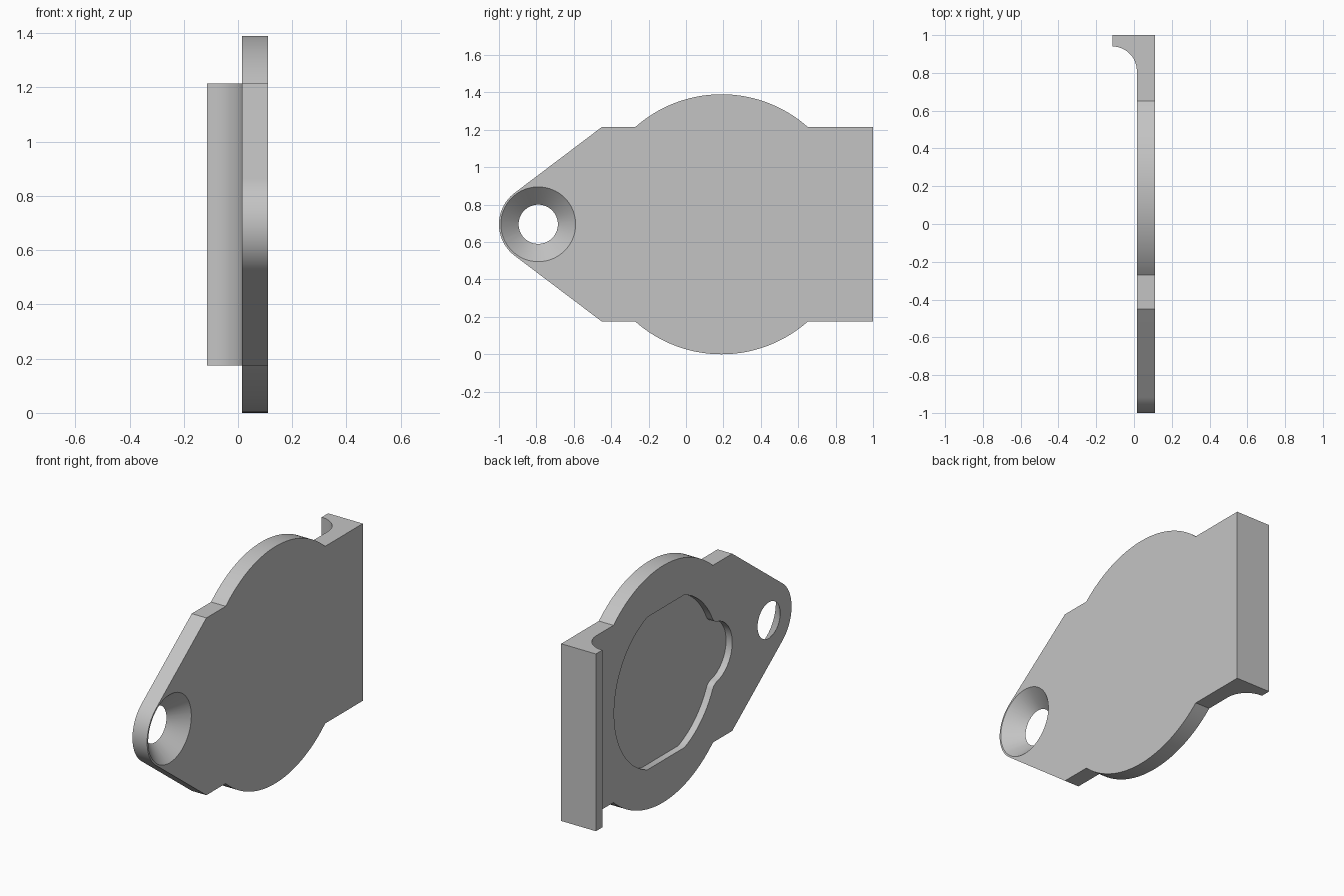
import bpy, bmesh, math
from mathutils import Vector, Matrix

cube = bpy.data.objects.get("Cube")
if cube:
    bpy.data.objects.remove(cube)

grey = bpy.data.materials.new("plain grey")
grey.use_nodes = True
COLOUR = (0.55, 0.55, 0.55, 1)
grey.diffuse_color = COLOUR
grey.node_tree.nodes["Principled BSDF"].inputs["Base Color"].default_value = COLOUR

MID = 0.695                 # height of the symmetry line
BACK, FACE = 0.015, 0.11    # the two plate faces along x


def arc(cu, cv, r, a0, a1, n):
    """Points on an arc, angles in radians."""
    return [(cu + r * math.cos(a0 + (a1 - a0) * i / n),
             cv + r * math.sin(a0 + (a1 - a0) * i / n)) for i in range(n + 1)]


def mirrored(half):
    """Close a (y, height above middle) half outline by mirroring it."""
    return half + [(y, -z) for y, z in reversed(half) if z > 1e-6]


def prism(name, points, offset):
    """Extrude a closed outline of 3D points."""
    bm = bmesh.new()
    face = bm.faces.new([bm.verts.new(p) for p in points])
    new = bmesh.ops.extrude_face_region(bm, geom=[face])["geom"]
    bmesh.ops.translate(bm, vec=offset,
                        verts=[v for v in new if isinstance(v, bmesh.types.BMVert)])
    bmesh.ops.recalc_face_normals(bm, faces=bm.faces)
    return add(name, bm)


def add(name, bm):
    mesh = bpy.data.meshes.new(name)
    bm.to_mesh(mesh)
    bm.free()
    mesh.materials.append(grey)
    ob = bpy.data.objects.new(name, mesh)
    bpy.context.collection.objects.link(ob)
    return ob


def flat_outline(half, x):
    return [(x, y, MID + z) for y, z in mirrored(half)]


# Plate: rounded nose, sloping sides, round bulge and square end
NOSE_Y, NOSE_R, BULGE_Y, BULGE_R, SIDE = -0.79, 0.21, 0.19, 0.695, 0.52
corner = Vector((-0.45 - NOSE_Y, SIDE))
tangent = math.atan2(corner.y, corner.x) + math.acos(NOSE_R / corner.length)
swing = math.asin(SIDE / BULGE_R)
half = arc(NOSE_Y, 0, NOSE_R, math.pi, tangent, 16)
half += [(-0.45, SIDE)]
half += arc(BULGE_Y, 0, BULGE_R, math.pi - swing, swing, 40)
half += [(1.0, SIDE)]
plate = prism("mounting_plate", flat_outline(half, BACK), (FACE - BACK, 0, 0))

# Lip along the square end with a concave fillet
LIP_X, FILLET = -0.115, 0.13
profile = arc(LIP_X, 0.81, FILLET, 0, math.pi / 2, 20)
profile += [(LIP_X, 1.0), (BACK + 0.03, 1.0), (BACK + 0.03, 0.81)]
lip = prism("end_lip", [(x, y, MID - SIDE) for x, y in profile], (0, 0, 2 * SIDE))

# Recess cutter: flattened circle joined to a small lobe by fillets
MAIN_Y, MAIN_R, LOBE_Y, LOBE_R, JOIN, FLAT = 0.165, 0.48, -0.27, 0.18, 0.06, 0.448
span = MAIN_Y - LOBE_Y
along = (span**2 + (MAIN_R + JOIN)**2 - (LOBE_R + JOIN)**2) / (2 * span)
rise = math.sqrt((MAIN_R + JOIN)**2 - along**2)
join_y = MAIN_Y - along
to_lobe = math.atan2(-rise, LOBE_Y - join_y)
to_main = math.atan2(-rise, along)
flat_angle = math.asin(FLAT / MAIN_R)
half = arc(LOBE_Y, 0, LOBE_R, math.pi, to_lobe + math.pi, 20)
half += arc(join_y, rise, JOIN, to_lobe, to_main, 10)[1:]
half += arc(MAIN_Y, 0, MAIN_R, to_main + math.pi, math.pi - flat_angle, 12)[1:]
half += arc(MAIN_Y, 0, MAIN_R, flat_angle, 0, 28)
recess = prism("recess_cutter", flat_outline(half, BACK - 0.05), (0.05 + 0.04, 0, 0))

# Countersunk hole cutter, widening towards the outer face
EXTRA, HOLE_R, SINK_R = 0.01, 0.105, 0.2
slope = (SINK_R - HOLE_R) / (FACE - BACK)
bm = bmesh.new()
bmesh.ops.create_cone(
    bm, cap_ends=True, segments=64, radius1=HOLE_R - slope * EXTRA,
    radius2=SINK_R + slope * EXTRA / 2, depth=FACE - BACK + 1.5 * EXTRA,
    matrix=Matrix.Translation(((BACK + FACE - EXTRA / 2) / 2, NOSE_Y, MID))
    @ Matrix.Rotation(math.pi / 2, 4, "Y"))
hole = add("countersink_cutter", bm)

# Combine the parts and bake the result
for tool, operation in ((lip, "UNION"), (recess, "DIFFERENCE"), (hole, "DIFFERENCE")):
    mod = plate.modifiers.new(tool.name, "BOOLEAN")
    mod.object, mod.operation, mod.solver = tool, operation, "EXACT"
bpy.context.view_layer.objects.active = plate
plate.select_set(True)
for mod in list(plate.modifiers):
    bpy.ops.object.modifier_apply(modifier=mod.name)
for tool in (lip, recess, hole):
    bpy.data.objects.remove(tool)
bpy.ops.object.shade_smooth_by_angle(angle=math.radians(25))
